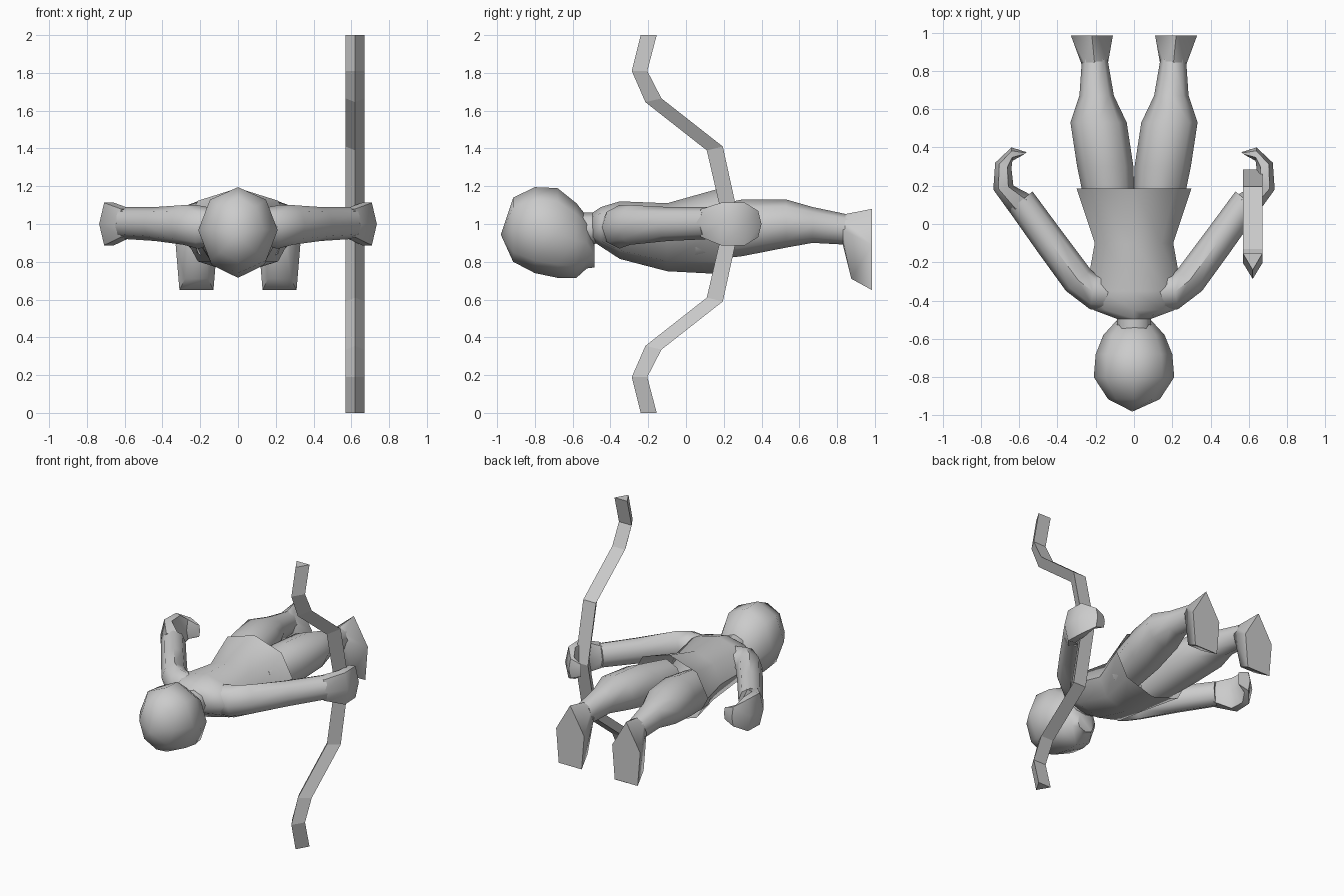
import bpy, bmesh, math

if "Cube" in bpy.data.objects:
    bpy.data.objects.remove(bpy.data.objects["Cube"])


def finish(name, bm, mirror=False, smooth=True):
    bmesh.ops.recalc_face_normals(bm, faces=bm.faces)
    me = bpy.data.meshes.new(name)
    bm.to_mesh(me)
    bm.free()
    ob = bpy.data.objects.new(name, me)
    bpy.context.collection.objects.link(ob)
    if mirror:
        ob.modifiers.new("Mirror", 'MIRROR')
    if smooth:
        bpy.ops.object.select_all(action='DESELECT')
        bpy.context.view_layer.objects.active = ob
        ob.select_set(True)
        bpy.ops.object.shade_smooth_by_angle(angle=math.radians(50))
    return ob


def loft(bm, rings, cap_start=True, cap_end=True):
    vs = [[bm.verts.new(p) for p in r] for r in rings]
    for a, b in zip(vs, vs[1:]):
        n = len(a)
        for i in range(n):
            j = (i + 1) % n
            bm.faces.new((a[i], a[j], b[j], b[i]))
    if cap_start:
        bm.faces.new(vs[0])
    if cap_end:
        bm.faces.new(vs[-1])


def ring(a, b, zlo, zhi, n=8):
    """Oval ring between two plan points a, b and two heights."""
    pts = []
    for i in range(n):
        t = 2 * math.pi * i / n
        k = (1 + math.cos(t)) / 2
        pts.append((b[0] + (a[0] - b[0]) * k, b[1] + (a[1] - b[1]) * k,
                    (zlo + zhi) / 2 + (zhi - zlo) / 2 * math.sin(t)))
    return pts


def body(rows):
    """Rows of y, centre x, half width, low z, high z."""
    return [ring((cx + w, y), (cx - w, y), lo, hi) for y, cx, w, lo, hi in rows]


# Head
bm = bmesh.new()
loft(bm, body([(-.98, 0, .012, .94, .96), (-.915, 0, .135, .80, 1.14),
               (-.80, 0, .21, .74, 1.195), (-.68, 0, .20, .715, 1.19),
               (-.58, 0, .16, .715, 1.11), (-.525, 0, .11, .765, 1.04),
               (-.485, 0, .07, .77, .90)]))
bmesh.ops.remove_doubles(bm, verts=bm.verts, dist=.03)
finish("head", bm)

# Neck
bm = bmesh.new()
loft(bm, body([(-.58, 0, .09, .87, 1.06), (-.46, 0, .09, .90, 1.06)]))
finish("neck", bm)

# Tunic, open at the hem
bm = bmesh.new()
loft(bm, body([(-.495, 0, .09, .91, 1.06), (-.45, 0, .21, .88, 1.09),
               (-.35, 0, .25, .815, 1.12), (-.10, 0, .205, .75, 1.11),
               (.185, 0, .30, .735, 1.19)]), cap_end=False)
finish("tunic", bm)

# Legs
bm = bmesh.new()
loft(bm, body([(.05, .12, .125, .80, 1.08), (.30, .15, .147, .83, 1.13),
               (.53, .185, .147, .875, 1.13), (.67, .195, .09, .90, 1.09),
               (.86, .205, .067, .89, 1.05)]))
finish("leg", bm, mirror=True)

# Feet, hull of ankle, instep and sole
bm = bmesh.new()
pts = body([(.83, .205, .067, .89, 1.05)])[0]
pts += [(.16, .875, .71), (.28, .875, .71)]
pts += [(x, .985, z) for x, z in ((.22, 1.08), (.33, .89), (.31, .65), (.13, .65), (.11, .89))]
for p in pts:
    bm.verts.new(p)
res = bmesh.ops.convex_hull(bm, input=bm.verts)
bmesh.ops.delete(bm, geom=[v for v in bm.verts if not v.link_faces], context='VERTS')
finish("foot", bm, mirror=True)

# Arms with curled mitten hands
bm = bmesh.new()
loft(bm, [ring(*r) for r in (
    ((.12, -.46), (.10, -.25), .88, 1.08),
    ((.23, -.445), (.20, -.26), .87, 1.10),
    ((.355, -.35), (.225, -.24), .89, 1.10),
    ((.50, -.15), (.375, -.04), .91, 1.09),
    ((.655, .07), (.53, .17), .92, 1.09))])
finish("arm", bm, mirror=True)

bm = bmesh.new()
loft(bm, [ring(*r, n=6) for r in (
    ((.645, .055), (.535, .15), .92, 1.09),
    ((.735, .18), (.63, .20), .87, 1.13),
    ((.725, .32), (.64, .29), .87, 1.13),
    ((.64, .40), (.635, .33), .92, 1.08),
    ((.56, .375), (.58, .36), .95, 1.05))])
finish("hand", bm, mirror=True)

# Bow with triangular section: z, ridge y, flat-side y
half = [(1.0, .24, -.155, -.24), (.81, -.20, 0, -.287)]
path = [(1.0, 1.0, -.24, -.155), (.81, .81, -.287, -.205), (.645, .665, -.215, -.13),
        (.39, .41, .11, .195), (0, 0, .20, .285)]
rows = path + [(-a, -b, c, d) for a, b, c, d in path[-2::-1]]
bm = bmesh.new()
loft(bm, [[(.62, r, 1 + zr), (.67, f, 1 + zf), (.57, f, 1 + zf)] for zr, zf, r, f in rows])
finish("bow", bm, smooth=False)
